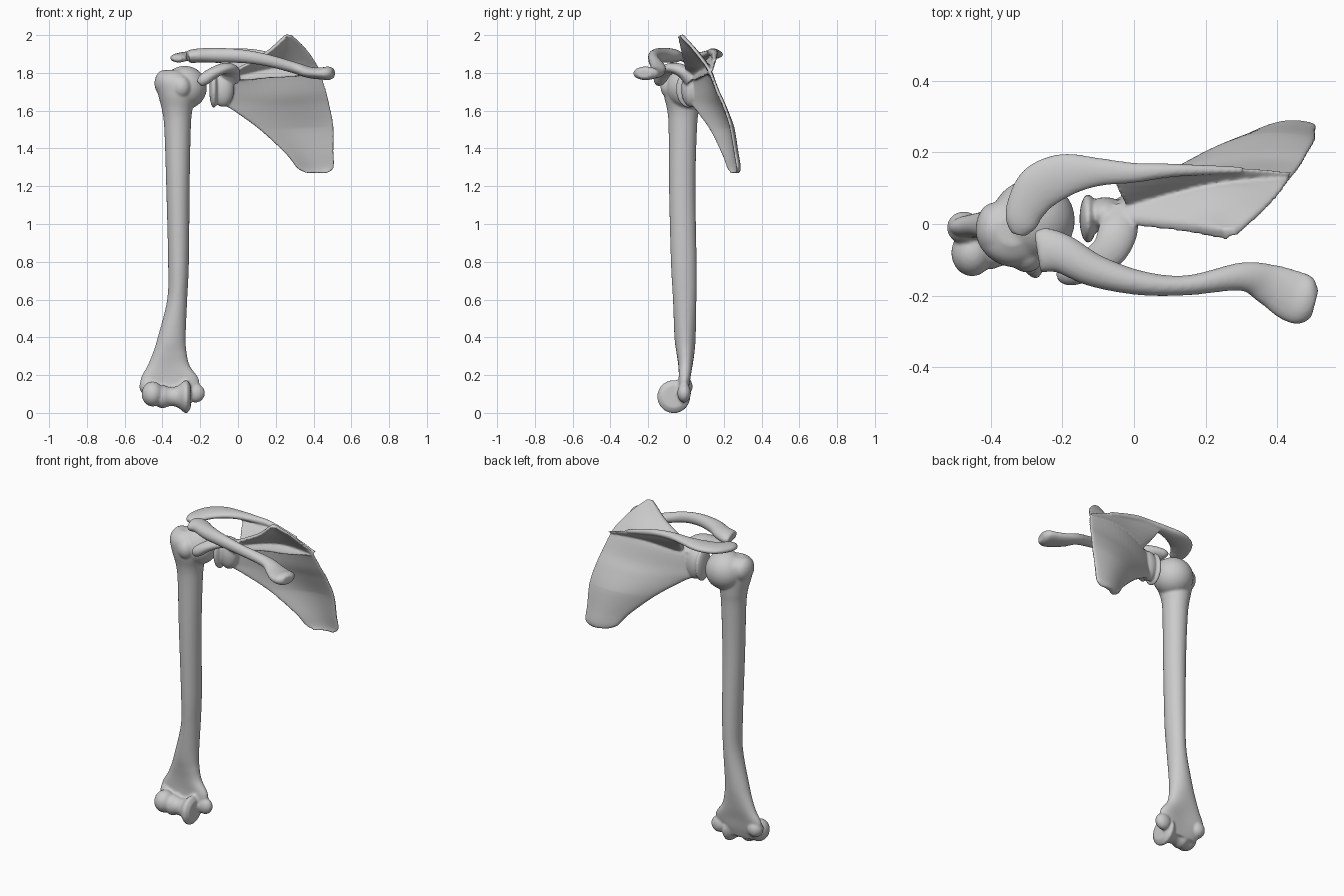
import bpy, bmesh
from math import sin, cos, pi
from mathutils import Vector, Matrix


def smooth_rows(rows, n=6):
    """Catmull-Rom interpolation through rows of numbers."""
    out = []
    p = [rows[0]] + list(rows) + [rows[-1]]
    for i in range(1, len(p) - 2):
        for k in range(n):
            t = k / n
            out.append([0.5 * (2 * b + (c - a) * t + (2 * a - 5 * b + 4 * c - d) * t * t
                               + (3 * b - a - 3 * c + d) * t ** 3)
                        for a, b, c, d in zip(p[i - 1], p[i], p[i + 1], p[i + 2])])
    return out + [list(rows[-1])]


def loft(bm, rings):
    vs = [[bm.verts.new(p) for p in r] for r in rings]
    n = len(vs[0])
    for a, b in zip(vs, vs[1:]):
        for i in range(n):
            j = (i + 1) % n
            bm.faces.new((a[i], a[j], b[j], b[i]))
    for r in (vs[0], vs[-1]):
        c = bm.verts.new(sum((v.co for v in r), Vector()) / n)
        for i in range(n):
            bm.faces.new((r[i], r[(i + 1) % n], c))


def tube(bm, rows):
    """Rows are x, y, z, half width (sideways), half height."""
    rows = smooth_rows(rows)
    pts = [Vector(r[:3]) for r in rows]
    rings = []
    for i, r in enumerate(rows):
        d = (pts[min(i + 1, len(pts) - 1)] - pts[max(i - 1, 0)]).normalized()
        side = d.cross(Vector((0, 0, 1))).normalized()
        up = side.cross(d)
        rings.append([pts[i] + side * r[3] * cos(a) + up * r[4] * sin(a)
                      for a in (2 * pi * k / 24 for k in range(24))])
    loft(bm, rings)


def ball(bm, c, r):
    m = Matrix.Translation(c) @ Matrix.Diagonal((*r, 1))
    bmesh.ops.create_uvsphere(bm, u_segments=32, v_segments=20, radius=1, matrix=m)


def finish(name, bm, voxel=0.007, passes=4):
    bmesh.ops.recalc_face_normals(bm, faces=bm.faces)
    me = bpy.data.meshes.new(name)
    bm.to_mesh(me)
    bm.free()
    for p in me.polygons:
        p.use_smooth = True
    ob = bpy.data.objects.new(name, me)
    bpy.context.collection.objects.link(ob)
    m = ob.modifiers.new("fuse", 'REMESH')
    m.mode = 'VOXEL'
    m.voxel_size = voxel
    m.use_smooth_shade = True
    s = ob.modifiers.new("soften", 'SMOOTH')
    s.factor = 0.5
    s.iterations = passes


# Humerus shaft: x, y, z, rx, ry, pinch of the middle
bm = bmesh.new()
shaft = [(-.36, -.03, .06, .11, .03, .2), (-.36, -.015, .12, .15, .042, .4),
         (-.362, -.008, .18, .154, .05, .45), (-.367, -.003, .25, .112, .05, .25),
         (-.361, -.003, .32, .089, .053, .1), (-.351, -.005, .4, .074, .056, 0),
         (-.322, -.007, .6, .053, .062, 0), (-.315, -.012, .8, .055, .068, 0),
         (-.318, -.02, 1.2, .062, .07, 0), (-.32, -.017, 1.5, .07, .075, 0),
         (-.322, -.016, 1.6, .08, .083, 0), (-.322, -.022, 1.68, .1, .095, 0),
         (-.33, -.022, 1.75, .108, .098, 0), (-.34, -.02, 1.79, .085, .08, 0),
         (-.34, -.02, 1.815, .04, .04, 0)]
loft(bm, [[(x + rx * cos(a), y + ry * sin(a) * (1 - p * abs(sin(a)) ** 3), z)
           for a in (2 * pi * k / 40 for k in range(40))]
          for x, y, z, rx, ry, p in smooth_rows(shaft)])
# Humeral head and tubercles
ball(bm, (-.282, .01, 1.722), (.117, .115, .115))
ball(bm, (-.39, -.015, 1.745), (.052, .075, .07))
ball(bm, (-.3, -.085, 1.725), (.05, .05, .06))
# Epicondyles and capitulum
ball(bm, (-.225, -.01, .105), (.05, .036, .05))
ball(bm, (-.475, -.01, .14), (.047, .045, .05))
ball(bm, (-.452, -.08, .1), (.058, .066, .066))
# Trochlea spool: x, radius
spool = [(-.43, .05), (-.4, .062), (-.36, .05), (-.32, .057), (-.285, .084), (-.268, .086), (-.25, .06)]
loft(bm, [[(x, -.065 + r * cos(a), .086 + r * sin(a)) for a in (2 * pi * k / 32 for k in range(32))]
          for x, r in smooth_rows(spool, 4)])
finish("humerus", bm)

# Clavicle
bm = bmesh.new()
tube(bm, [(-.268, -.072, 1.885, .045, .022), (-.255, -.072, 1.887, .062, .034),
          (-.2, -.083, 1.892, .055, .038), (-.11, -.13, 1.893, .046, .04),
          (.02, -.165, 1.888, .034, .036), (.15, -.171, 1.868, .028, .032),
          (.3, -.147, 1.827, .04, .03), (.375, -.168, 1.803, .058, .03),
          (.44, -.2, 1.797, .072, .032), (.48, -.215, 1.798, .068, .036),
          (.505, -.222, 1.798, .04, .025)])
finish("clavicle", bm)

# Scapula blade: lateral edge point, medial edge point, from lower to upper angle
bm = bmesh.new()
blade = [(.37, .25, 1.27, .47, .27, 1.268), (.315, .23, 1.295, .507, .273, 1.3),
         (.255, .2, 1.37, .505, .26, 1.38), (.115, .135, 1.5, .505, .235, 1.52),
         (-.02, .065, 1.598, .485, .2, 1.63), (-.11, .02, 1.66, .465, .165, 1.71),
         (-.1, .01, 1.77, .43, .12, 1.82), (.02, .0, 1.835, .40, .08, 1.875),
         (.15, -.015, 1.91, .35, .03, 1.94), (.225, -.027, 1.975, .305, -.01, 1.982),
         (.255, -.03, 2.0, .285, -.025, 2.0)]
normal = Vector((-.3, .9, .3)).normalized()
rings = []
for r in smooth_rows(blade, 5):
    a, b = Vector(r[:3]), Vector(r[3:])
    bulge = .12 * min((b - a).length, .4)
    ring = []
    for k in range(48):
        g = 2 * pi * k / 48
        s = (1 - cos(g)) / 2
        th = .011 + .016 * (1 - s) ** 4 + .004 * s ** 4
        off = th * abs(sin(g)) ** .5 * (1 if sin(g) > 0 else -1)
        ring.append(a.lerp(b, s) + Vector((0, bulge * sin(pi * s), 0)) + normal * off)
    rings.append(ring)
loft(bm, rings)

# Scapular spine: crest point, base point, half thickness
spine = [(.44, .145, 1.82, .42, .115, 1.8, .006), (.3, .155, 1.865, .3, .09, 1.78, .012),
         (.15, .16, 1.9, .15, .065, 1.77, .014), (0, .163, 1.91, .02, .035, 1.76, .016),
         (-.07, .16, 1.9, -.02, .05, 1.8, .014)]
rings = []
for r in smooth_rows(spine):
    c, b = Vector(r[:3]), Vector(r[3:6])
    n = (c - b).cross(Vector((1, 0, 0))).normalized()
    rings.append([(c + b) / 2 + (c - b) / 2 * cos(a) + n * r[6] * sin(a)
                  for a in (2 * pi * k / 20 for k in range(20))])
loft(bm, rings)

# Acromion
tube(bm, [(.3, .15, 1.862, .01, .012), (.12, .15, 1.902, .018, .018),
          (0, .143, 1.91, .028, .02), (-.1, .145, 1.905, .04, .022),
          (-.19, .137, 1.897, .06, .024), (-.26, .105, 1.89, .066, .024),
          (-.3, .05, 1.883, .056, .024), (-.315, 0, 1.877, .044, .022),
          (-.322, -.03, 1.873, .02, .012)])

# Neck, glenoid and coracoid hook
ball(bm, (-.08, .025, 1.715), (.06, .05, .095))
ball(bm, (-.128, .015, 1.715), (.024, .068, .1))
tube(bm, [(-.04, .03, 1.76, .05, .04), (-.045, -.02, 1.81, .055, .035),
          (-.07, -.075, 1.825, .05, .028), (-.125, -.115, 1.803, .042, .03),
          (-.18, -.138, 1.765, .035, .032), (-.205, -.145, 1.742, .018, .018)])
finish("scapula", bm, 0.006, 3)
